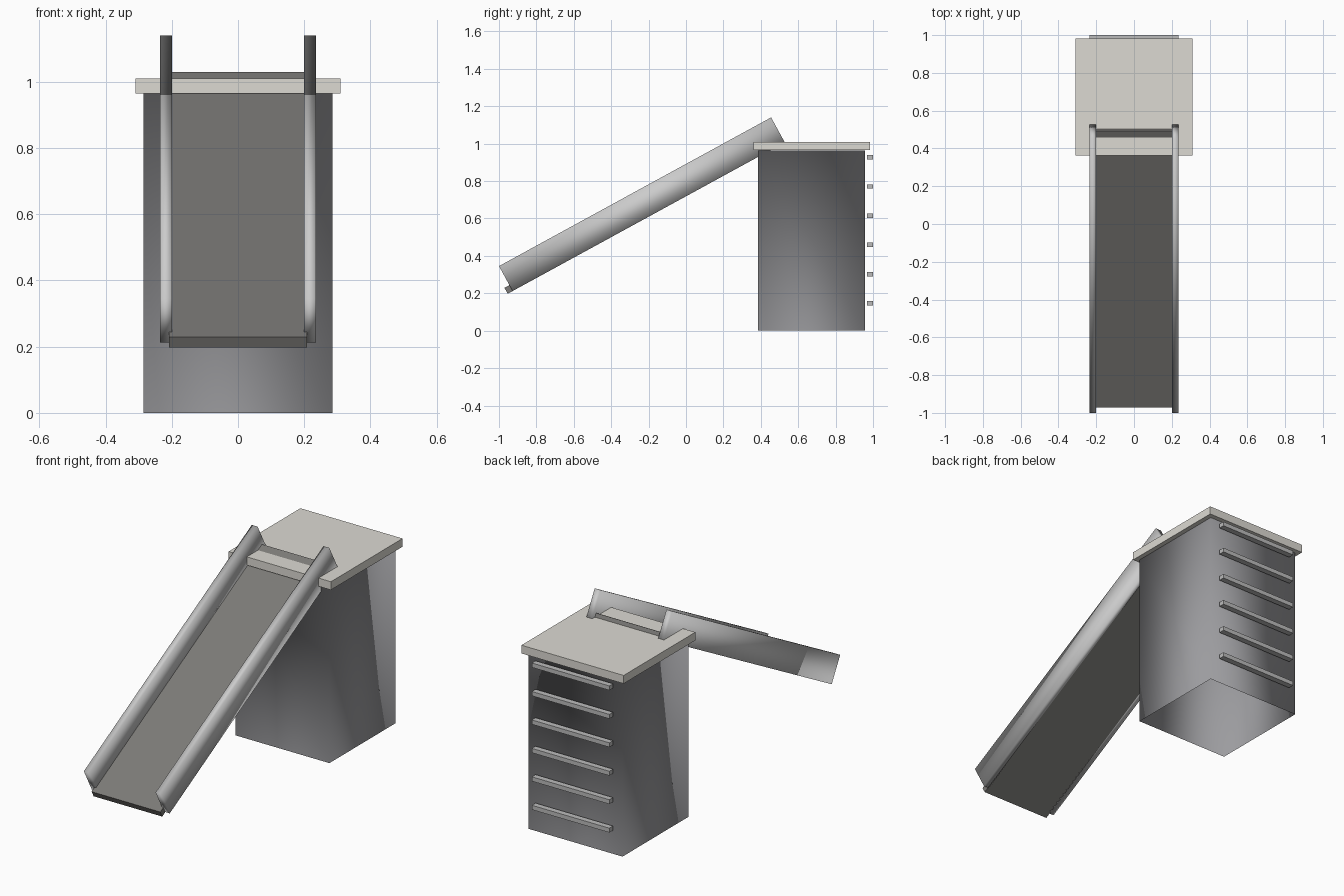
import bpy, bmesh
from math import atan2
from mathutils import Vector, Matrix

if "Cube" in bpy.data.objects:
    bpy.data.objects.remove(bpy.data.objects["Cube"])


def material(name, rgb):
    mat = bpy.data.materials.new(name)
    mat.diffuse_color = (*rgb, 1)
    mat.use_nodes = True
    mat.node_tree.nodes["Principled BSDF"].inputs["Base Color"].default_value = mat.diffuse_color
    return mat


def box(name, lo, hi, mat, frame=None, smooth=False, ledge=False):
    """Box between two corners; a ledge box is open below and its top faces down."""
    lo, hi = Vector(lo), Vector(hi)
    bm = bmesh.new()
    bmesh.ops.create_cube(bm, size=1)
    for v in bm.verts:
        v.co = (lo + hi) / 2 + Vector(a * b for a, b in zip(v.co, hi - lo))
    if ledge:
        bm.normal_update()
        down = [f for f in bm.faces if f.normal.z < -0.9]
        up = [f for f in bm.faces if f.normal.z > 0.9]
        bmesh.ops.reverse_faces(bm, faces=up)
        bmesh.ops.delete(bm, geom=down, context='FACES_ONLY')
    for f in bm.faces:
        f.smooth = smooth
    if frame:
        bm.transform(frame)
    mesh = bpy.data.meshes.new(name)
    bm.to_mesh(mesh)
    bm.free()
    mesh.materials.append(mat)
    obj = bpy.data.objects.new(name, mesh)
    bpy.context.collection.objects.link(obj)
    return obj


wall_grey = material("wall_grey", (0.33, 0.33, 0.345))
platform_beige = material("platform_beige", (0.72, 0.70, 0.65))
bed_grey = material("bed_grey", (0.2, 0.195, 0.185))
rail_grey = material("rail_grey", (0.75, 0.74, 0.72))
rung_grey = material("rung_grey", (0.5, 0.5, 0.5))

# Tower: thin smooth walls, open underneath, capped by the platform
box("tower_walls", (-0.285, 0.385, 0), (0.285, 0.957, 0.964), wall_grey,
    smooth=True, ledge=True)
box("platform", (-0.31, 0.362, 0.965), (0.31, 0.983, 1.01), platform_beige)

# Ladder rungs on the back
for i in range(6):
    z = 0.147 + i * 0.156
    box(f"ladder_rung_{i + 1}", (-0.235, 0.968, z - 0.012), (0.235, 1.0, z + 0.012),
        rung_grey)

# Slide frame: origin at the lower rail corner, local y runs up the slope
slope = (Matrix.Translation((0, -0.927, 0.212))
         @ Matrix.Rotation(atan2(0.795, 1.455), 4, 'X'))
box("slide_bed", (-0.208, -0.03, 0.0), (0.208, 1.638, 0.036), bed_grey, slope)
for name, x in (("left_slide_rail", -0.235), ("right_slide_rail", 0.2)):
    box(name, (x, 0, 0), (x + 0.035, 1.658, 0.152), rail_grey, slope, smooth=True)
